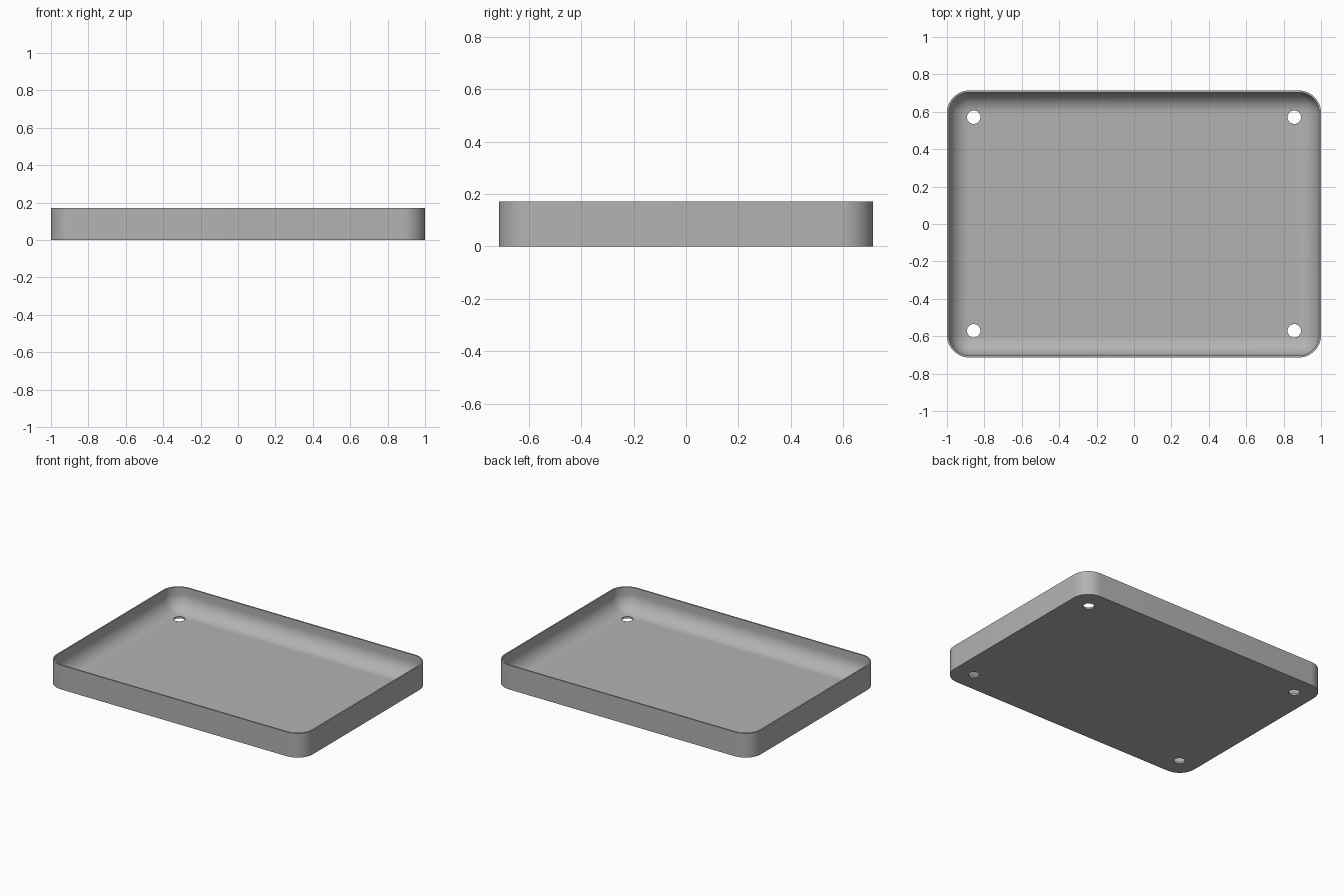
import bpy, bmesh
from math import pi, sin, cos, radians

if "Cube" in bpy.data.objects:
    bpy.data.objects.remove(bpy.data.objects["Cube"])

HALF_X, HALF_Y, HEIGHT = 1.0, 0.714, 0.171
CORNER, WALL, FLOOR = 0.12, 0.01, 0.012
STEPS = 12
HOLE_X, HOLE_Y, HOLE_R = 0.857, 0.571, 0.036

grey = bpy.data.materials.new("tray grey")
grey.use_nodes = True
grey.diffuse_color = (0.45, 0.45, 0.45, 1)
grey.node_tree.nodes["Principled BSDF"].inputs["Base Color"].default_value = (0.45, 0.45, 0.45, 1)


def ring(bm, inset, z):
    """Rounded rectangle of vertices, shrunk evenly by the inset."""
    r = max(CORNER - inset, 0.002)
    cx, cy = HALF_X - inset - r, HALF_Y - inset - r
    verts = []
    for k, (sx, sy) in enumerate([(1, 1), (-1, 1), (-1, -1), (1, -1)]):
        for i in range(STEPS + 1):
            a = pi / 2 * (k + i / STEPS)
            verts.append(bm.verts.new((sx * cx + r * cos(a), sy * cy + r * sin(a), z)))
    return verts


# Tray shell: outer wall, thin rim, inner wall with a rounded foot
bm = bmesh.new()
fillet = CORNER - WALL
levels = [(0, 0), (0, HEIGHT), (WALL, HEIGHT)]
for i in range(STEPS + 1):
    a = pi / 2 * i / STEPS
    levels.append((WALL + fillet * (1 - cos(a)), FLOOR + fillet * (1 - sin(a))))
rings = [ring(bm, inset, z) for inset, z in levels]
for low, high in zip(rings, rings[1:]):
    n = len(low)
    for i in range(n):
        j = (i + 1) % n
        bm.faces.new((low[i], low[j], high[j], high[i]))
bm.faces.new(rings[0][::-1])
bm.faces.new(rings[-1])
bmesh.ops.recalc_face_normals(bm, faces=bm.faces)
mesh = bpy.data.meshes.new("tray")
bm.to_mesh(mesh)
bm.free()
mesh.materials.append(grey)
tray = bpy.data.objects.new("tray", mesh)
bpy.context.collection.objects.link(tray)

# Screw holes through the floor near each corner
bm = bmesh.new()
for sx in (-1, 1):
    for sy in (-1, 1):
        made = bmesh.ops.create_cone(bm, cap_ends=True, segments=32, radius1=HOLE_R,
                                     radius2=HOLE_R, depth=0.1)
        bmesh.ops.translate(bm, verts=made["verts"], vec=(sx * HOLE_X, sy * HOLE_Y, 0))
mesh = bpy.data.meshes.new("hole_cutter")
bm.to_mesh(mesh)
bm.free()
cutter = bpy.data.objects.new("hole_cutter", mesh)
bpy.context.collection.objects.link(cutter)

bpy.context.view_layer.objects.active = tray
tray.select_set(True)
cut = tray.modifiers.new("holes", "BOOLEAN")
cut.operation = "DIFFERENCE"
cut.solver = "EXACT"
cut.object = cutter
bpy.ops.object.modifier_apply(modifier=cut.name)
bpy.data.objects.remove(cutter)
bpy.ops.object.shade_smooth_by_angle(angle=radians(30))
